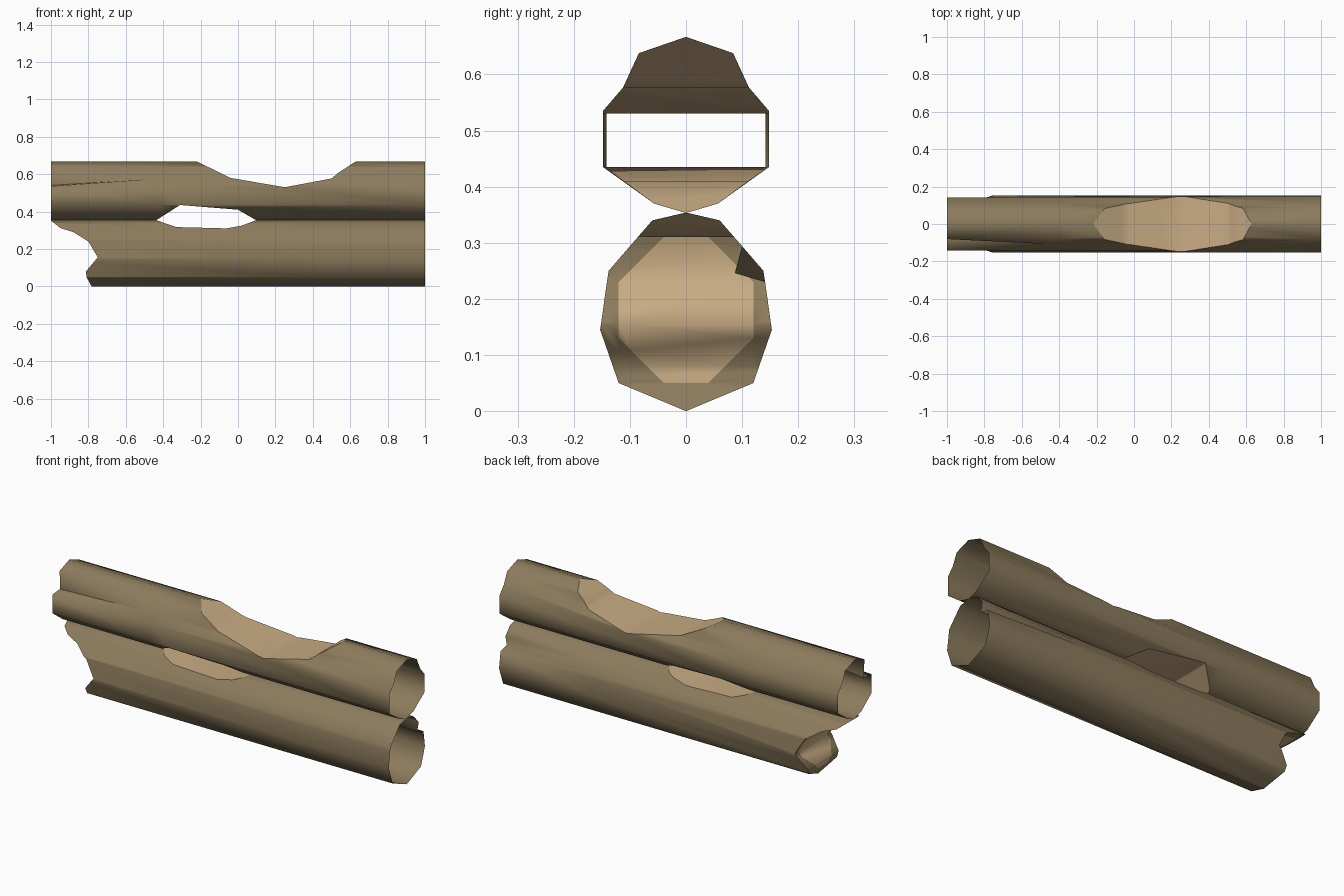
import bpy, bmesh, math
from mathutils import Vector

if "Cube" in bpy.data.objects:
    bpy.data.objects.remove(bpy.data.objects["Cube"])


def material(name, rgb):
    m = bpy.data.materials.new(name)
    m.diffuse_color = (*rgb, 1)
    m.use_nodes = True
    m.node_tree.nodes["Principled BSDF"].inputs["Base Color"].default_value = m.diffuse_color
    return m


BARK = material("bark_brown", (0.265, 0.20, 0.11))
WOOD = material("bare_wood_tan", (0.58, 0.41, 0.23))


def make_object(name, bm):
    bmesh.ops.recalc_face_normals(bm, faces=bm.faces[:])
    me = bpy.data.meshes.new(name)
    bm.to_mesh(me)
    bm.free()
    ob = bpy.data.objects.new(name, me)
    bpy.context.collection.objects.link(ob)
    return ob


def loft(name, rings):
    """Closed solid through rings of matching points."""
    bm = bmesh.new()
    vs = [[bm.verts.new(p) for p in r] for r in rings]
    n = len(rings[0])
    for a, b in zip(vs, vs[1:]):
        for i in range(n):
            j = (i + 1) % n
            bm.faces.new((a[i], a[j], b[j], b[i]))
    bm.faces.new(vs[0])
    bm.faces.new(vs[-1])
    bmesh.ops.triangulate(bm, faces=bm.faces[:])
    return make_object(name, bm)


def cut(ob, profile):
    """Carve an x-z profile straight through the log along y."""
    cutter = loft("cutter", [[(x, y, z) for x, z in profile] for y in (-0.4, 0.4)])
    cutter.hide_render = True
    mod = ob.modifiers.new("carve", 'BOOLEAN')
    mod.operation = 'DIFFERENCE'
    mod.solver = 'EXACT'
    mod.object = cutter
    bpy.context.view_layer.update()
    dg = bpy.context.evaluated_depsgraph_get()
    me = bpy.data.meshes.new_from_object(ob.evaluated_get(dg))
    ob.modifiers.clear()
    ob.data = me
    bpy.data.objects.remove(cutter)


def make_log(name, half, crease, fade_x, end_x, taper, profiles):
    # mirror the half section (top to bottom) into a full ring
    section = half + [(-y, z) for y, z in half[-2:0:-1]]
    old, new = crease
    dented = [new if p == old else p for p in section]
    xs = sorted((-1, fade_x, 1))
    log = loft(name, [[(x, y * (1 - taper * (1 - x) / 2), z)
                       for y, z in (dented if x == end_x else section)] for x in xs])
    for p in profiles:
        cut(log, p)
    log.data.materials.clear()
    log.data.materials.append(BARK)
    log.data.materials.append(WOOD)

    bm = bmesh.new()
    bm.from_mesh(log.data)
    # hollow log: open the flat ends
    ends = [f for f in bm.faces if abs(f.normal.x) > 0.99
            and abs(f.calc_center_median().x) > 0.995]
    bmesh.ops.delete(bm, geom=ends, context='FACES')
    # carved faces run straight along y, so their normal has no y part
    for f in bm.faces:
        f.material_index = 1 if abs(f.normal.y) < 1e-3 else 0

    # broken end: tan core with a bark-coloured rim
    def is_cap(f):
        return f.material_index == 1 and f.calc_center_median().x < -0.7
    centre = Vector((0, 0, 0.18))
    planes = []
    for k in range(8):
        a = k * math.pi / 4
        planes.append((Vector((0, math.cos(a), math.sin(a))),
                       0.13 if k % 4 == 2 else 0.12))
    for no, d in planes:
        caps = [f for f in bm.faces if is_cap(f)]
        if caps:
            geom = caps + list({e for f in caps for e in f.edges}) \
                + list({v for f in caps for v in f.verts})
            bmesh.ops.bisect_plane(bm, geom=geom, plane_co=centre + no * d, plane_no=no)
    for f in [f for f in bm.faces if is_cap(f)]:
        c = f.calc_center_median() - centre
        if any(c.dot(no) > d for no, d in planes):
            f.material_index = 0
    bm.to_mesh(log.data)
    bm.free()

    # smooth bark, crisp edge round each carved hollow
    bpy.ops.object.select_all(action='DESELECT')
    log.select_set(True)
    bpy.context.view_layer.objects.active = log
    bpy.ops.object.shade_smooth_by_angle(angle=math.radians(75))
    bm = bmesh.new()
    bm.from_mesh(log.data)
    for e in bm.edges:
        carved = {abs(f.normal.y) < 1e-3 for f in e.link_faces}
        if len(carved) == 2:
            e.smooth = False
    bm.to_mesh(log.data)
    bm.free()


# upper log: hollow on top, hollow below, crack at the left end
make_log("upper_log",
         [(0, .667), (.084, .638), (.112, .577), (.148, .535), (.148, .435),
          (.057, .37), (0, .353)],
         ((-.112, .577), (-.08, .54)), -0.42, -1, 0.04,
         [[(-.22, .668), (-.04, .58), (.25, .53), (.5, .577), (.54, .61),
           (.63, .668), (.63, .8), (-.22, .8)],
          [(-.44, .352), (-.31, .435), (0, .41), (.10, .352), (.10, .2), (-.44, .2)]])

# lower log: hollow on top, broken left end, crack at the right end
make_log("lower_log",
         [(0, .354), (.06, .34), (.1, .294), (.138, .25), (.141, .23), (.153, .145),
          (.12, .05), (0, 0)],
         ((.138, .25), (.087, .246)), 0.45, 1, 0,
         [[(-.44, .355), (-.33, .317), (-.06, .31), (.02, .325), (.10, .355),
           (.10, .5), (-.44, .5)],
          [(-1.03, .375), (-.95, .312), (-.88, .29), (-.8, .24), (-.75, .155),
           (-.813, .08), (-.81, .05), (-.78, -.005), (-.78, -.1), (-1.2, -.1),
           (-1.2, .375)]])
